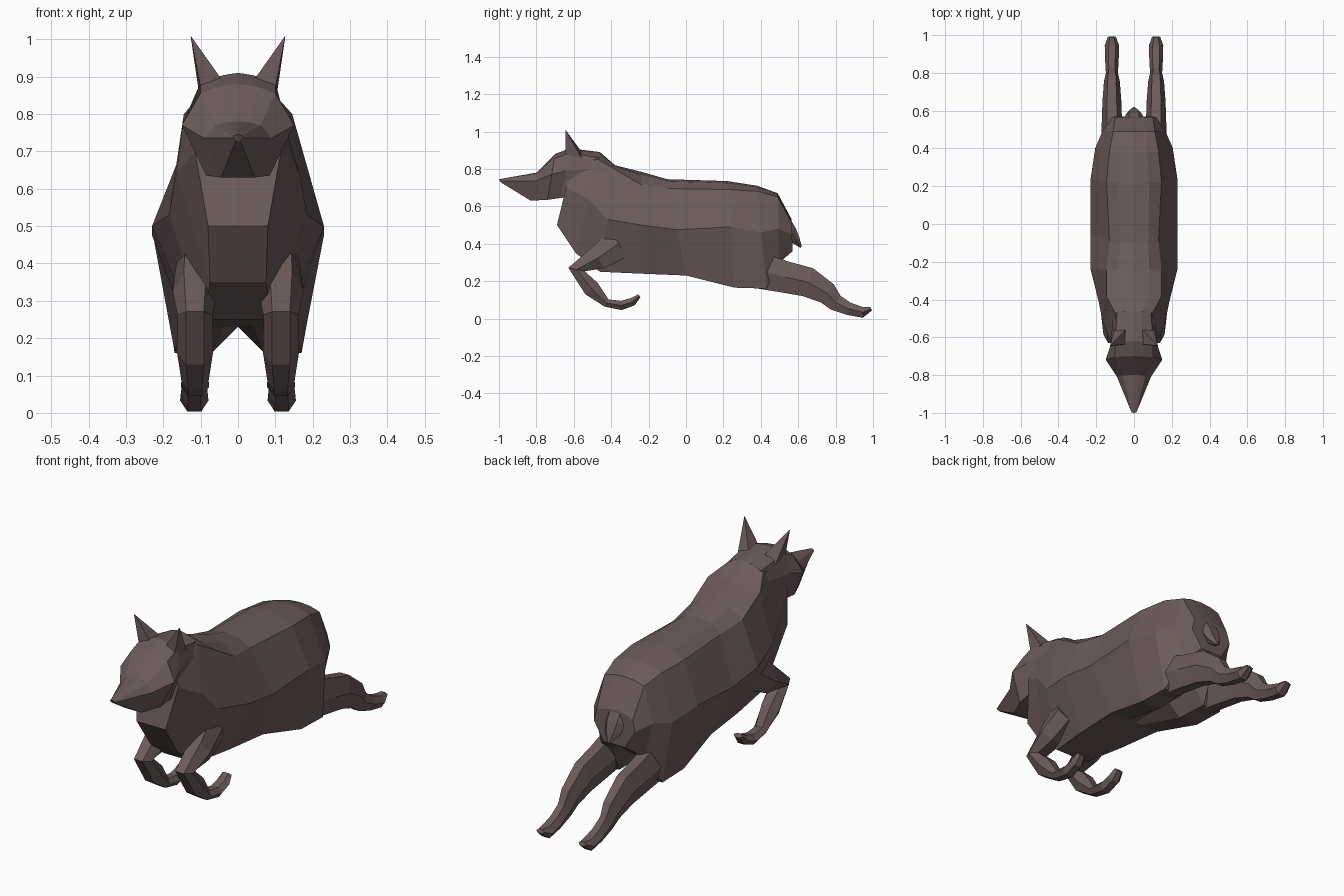
import bpy, bmesh, math
from mathutils import Vector

fur = bpy.data.materials.new("dark brown fur")
fur.diffuse_color = (0.15, 0.105, 0.105, 1)


def loft(name, rings):
    """Skin a list of equal-length point rings, capped at both ends."""
    bm = bmesh.new()
    vs = [[bm.verts.new(p) for p in r] for r in rings]
    n = len(vs[0])
    for a, b in zip(vs, vs[1:]):
        for i in range(n):
            j = (i + 1) % n
            bm.faces.new((a[i], a[j], b[j], b[i]))
    bm.faces.new(vs[0])
    bm.faces.new(vs[-1])
    bmesh.ops.recalc_face_normals(bm, faces=bm.faces)
    me = bpy.data.meshes.new(name)
    bm.to_mesh(me)
    bm.free()
    me.materials.append(fur)
    ob = bpy.data.objects.new(name, me)
    bpy.context.collection.objects.link(ob)
    return ob


def ring(yt, zt, yb, zb, wf, wt, dz, wm, zm, wb, wi=0.04, rise=0):
    """Symmetric ring, slanted from (yt, zt) on top to (yb, zb) below.
    wi and rise shape a groove along the middle of the belly."""
    half = [(wf, zt - dz * 0.25), (wt, zt - dz), (wm, zm), (wb, zb), (wi, zb)]
    pts = ([(0, zt)] + half + [(0, zb + rise)]
           + [(-x, z) for x, z in reversed(half)])
    return [(x, yt + (yb - yt) * (zt - z) / (zt - zb), z) for x, z in pts]


def limb(name, x0, path, sides=6):
    """Tube along a path of (y, z, half thickness, half width)."""
    rings = []
    for i, (y, z, r, w) in enumerate(path):
        a, b = path[max(i - 1, 0)], path[min(i + 1, len(path) - 1)]
        t = Vector((b[0] - a[0], b[1] - a[1])).normalized()
        pts = []
        for k in range(sides):
            ang = 2 * math.pi * k / sides
            c, s = math.cos(ang) * w, math.sin(ang) * r / 0.87
            pts.append((x0 + c, y - t.y * s, z + t.x * s))
        rings.append(pts)
    return loft(name, rings)


# torso with neck, chest and thighs
loft("torso", [ring(*r) for r in (
    (-0.60, 0.87, -0.69, 0.50, 0.05, 0.09, 0.03, 0.115, 0.70, 0.08),
    (-0.46, 0.89, -0.59, 0.35, 0.05, 0.10, 0.04, 0.165, 0.64, 0.075),
    (-0.38, 0.82, -0.46, 0.25, 0.08, 0.145, 0.02, 0.185, 0.53, 0.09),
    (-0.24, 0.785, -0.24, 0.24, 0.08, 0.145, 0.07, 0.23, 0.50, 0.12),
    (-0.10, 0.745, 0.00, 0.23, 0.075, 0.13, 0.05, 0.23, 0.475, 0.14),
    (0.22, 0.735, 0.26, 0.165, 0.08, 0.145, 0.045, 0.23, 0.49, 0.17, 0.065, 0.065),
    (0.38, 0.71, 0.43, 0.16, 0.07, 0.13, 0.03, 0.205, 0.46, 0.17, 0.07, 0.12),
    (0.49, 0.67, 0.50, 0.30, 0.06, 0.11, 0.02, 0.165, 0.48, 0.12, 0.06, 0.02),
    (0.565, 0.53, 0.57, 0.36, 0.05, 0.10, 0.02, 0.115, 0.45, 0.06, 0.03))])

# head and muzzle
loft("head", [ring(*r) for r in (
    (-1.0, 0.745, -0.99, 0.728, 0.005, 0.012, 0.004, 0.014, 0.736, 0.006, 0.003),
    (-0.80, 0.78, -0.83, 0.63, 0.03, 0.06, 0.01, 0.09, 0.735, 0.045, 0.02),
    (-0.70, 0.88, -0.74, 0.635, 0.05, 0.10, 0.025, 0.15, 0.77, 0.085),
    (-0.62, 0.91, -0.67, 0.645, 0.04, 0.10, 0.025, 0.125, 0.79, 0.09),
    (-0.46, 0.89, -0.52, 0.66, 0.04, 0.09, 0.03, 0.11, 0.80, 0.08))])

# short tucked tail, merging with the rump
limb("tail", 0, [(0.53, 0.54, 0.02, 0.05), (0.56, 0.47, 0.03, 0.055),
                 (0.585, 0.42, 0.025, 0.04), (0.615, 0.382, 0.005, 0.007)])

for side, s in (("left", 1), ("right", -1)):
    # pointed ears
    base = [(0.035, -0.635, 0.88), (0.10, -0.645, 0.87),
            (0.105, -0.56, 0.86), (0.035, -0.55, 0.88)]
    tip = Vector((0.127, -0.645, 1.01))
    loft(side + "_ear", [[(s * x, y, z) for x, y, z in base],
                         [(s * p.x, p.y, p.z) for p in
                          (tip.lerp(Vector(b), 0.02) for b in base)]])
    # folded front leg
    limb(side + "_front_leg", s * 0.115, [
        (-0.36, 0.40, 0.085, 0.05), (-0.47, 0.325, 0.065, 0.06),
        (-0.585, 0.262, 0.045, 0.047), (-0.505, 0.16, 0.045, 0.048),
        (-0.425, 0.083, 0.022, 0.036), (-0.345, 0.07, 0.025, 0.038),
        (-0.285, 0.09, 0.022, 0.036), (-0.25, 0.122, 0.01, 0.025)])
    # hind leg stretched out behind
    limb(side + "_hind_leg", s * 0.117, [
        (0.28, 0.27, 0.09, 0.05), (0.42, 0.25, 0.095, 0.055),
        (0.53, 0.222, 0.085, 0.054), (0.65, 0.195, 0.08, 0.05),
        (0.755, 0.135, 0.06, 0.042), (0.80, 0.085, 0.045, 0.032),
        (0.87, 0.052, 0.034, 0.036), (0.945, 0.033, 0.029, 0.038),
        (0.99, 0.052, 0.01, 0.022)])
